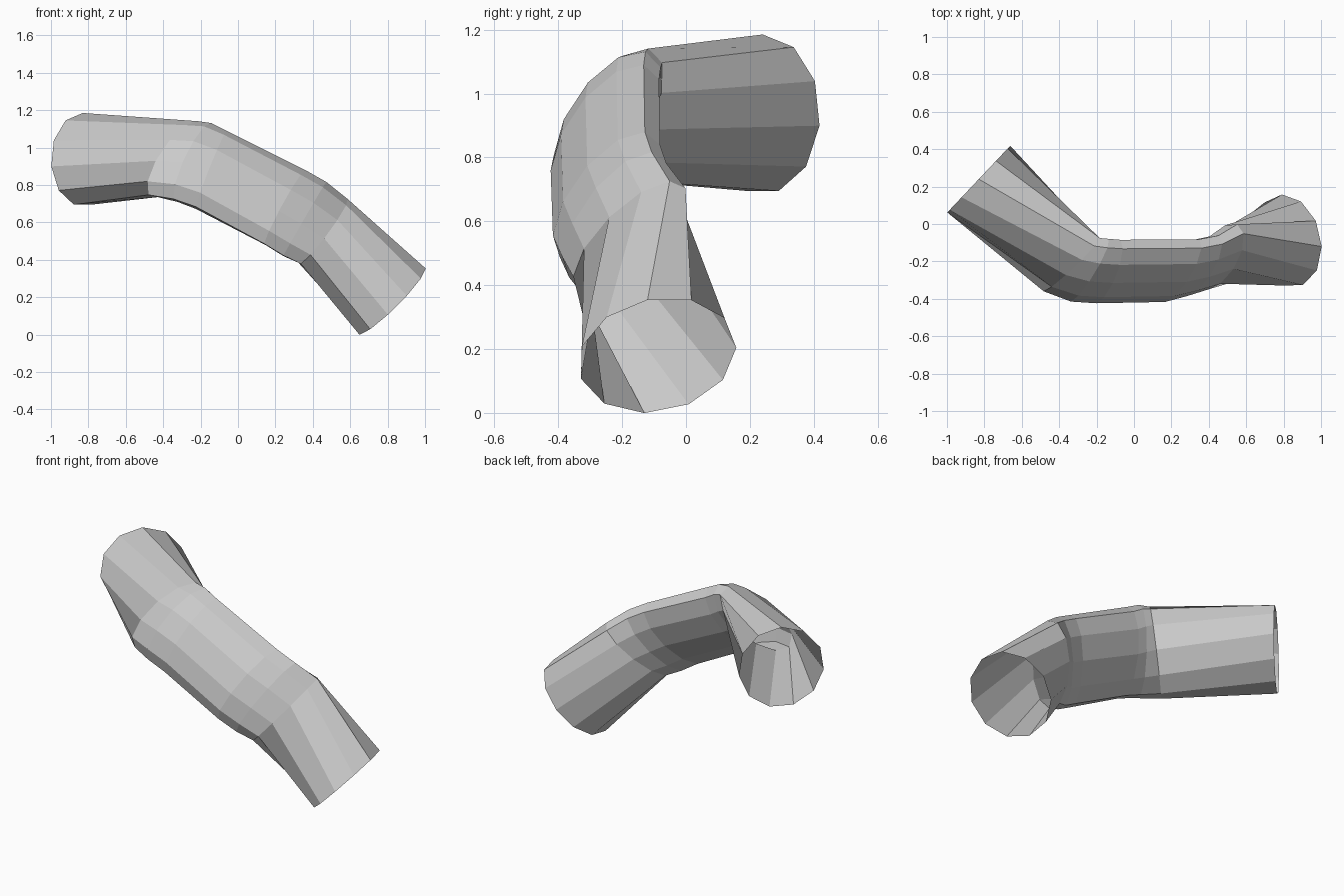
import bpy, bmesh
from math import cos, radians, tau
from mathutils import Vector

if "Cube" in bpy.data.objects:
    bpy.data.objects.remove(bpy.data.objects["Cube"])

SIDES = 11

# Cross-sections along the bent pipe: centre, side extent, up extent,
# skew angle (90 = upright, less = squashed diagonally), start angle
sections = [
    ((-.83, .24, .935), (.17, .18, 0), (0, 0, .25), 90, 90),
    ((-.335, -.215, .937), (.125, .145, 0), (.04, 0, .205), 54, 48),
    ((-.24, -.245, .92), (.07, .17, 0), (.05, 0, .213), 54, 46),
    ((-.145, -.252, .88), (.015, .172, 0), (.075, 0, .211), 52, 46),
    ((.25, -.247, .677), (.03, .17, 0), (.09, 0, .203), 50, 46),
    ((.355, -.222, .615), (.01, .165, .01), (.11, 0, .195), 50, 46),
    ((.455, -.175, .55), (-.02, .178, .03), (.145, 0, .155), 50, 46),
    ((.822, -.09, .18), (-.04, .247, .015), (.177, .017, .18), 90, 101),
]

bm = bmesh.new()


def ring(centre, side, up, skew, start):
    c, s, u = Vector(centre), Vector(side), Vector(up)
    angles = [tau * i / SIDES + radians(start) for i in range(SIDES)]
    return [bm.verts.new(c + s * cos(a) + u * cos(a - radians(skew))) for a in angles]


# Open-ended pipe skin, faceted
rings = [ring(*sec) for sec in sections]
for a, b in zip(rings, rings[1:]):
    for i in range(SIDES):
        j = (i + 1) % SIDES
        bm.faces.new((a[i], a[j], b[j], b[i]))
bmesh.ops.recalc_face_normals(bm, faces=bm.faces[:])

# Make sure the skin faces outwards
probe = bm.faces[:][3 * SIDES]
if probe.normal.dot(probe.calc_center_median() - Vector((.05, -.247, .775))) < 0:
    bmesh.ops.reverse_faces(bm, faces=bm.faces[:])

mesh = bpy.data.meshes.new("bent_pipe")
bm.to_mesh(mesh)
bm.free()
bpy.context.collection.objects.link(bpy.data.objects.new("bent_pipe", mesh))
